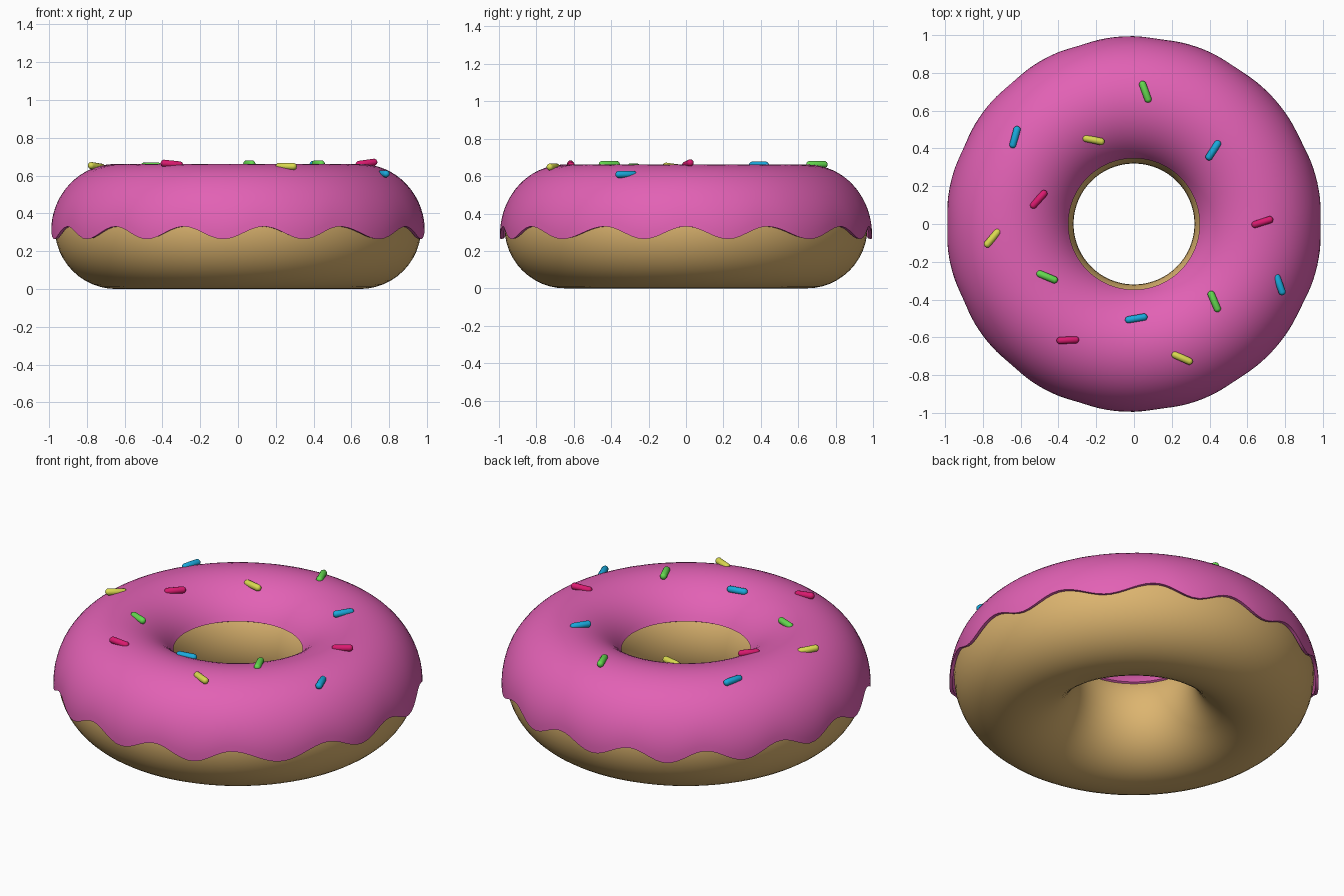
import bpy, bmesh, math
from mathutils import Vector, Matrix

if "Cube" in bpy.data.objects:
    bpy.data.objects.remove(bpy.data.objects["Cube"])

R, r, ZC = 0.645, 0.325, 0.325      # ring radius, tube radius, centre height


def material(name, rgb):
    m = bpy.data.materials.new(name)
    m.diffuse_color = (*rgb, 1)
    m.use_nodes = True
    m.node_tree.nodes["Principled BSDF"].inputs["Base Color"].default_value = m.diffuse_color
    return m


def finish(bm, name, mat):
    bmesh.ops.recalc_face_normals(bm, faces=bm.faces)
    me = bpy.data.meshes.new(name)
    bm.to_mesh(me)
    bm.free()
    ob = bpy.data.objects.new(name, me)
    bpy.context.collection.objects.link(ob)
    me.materials.append(mat)
    bpy.context.view_layer.objects.active = ob
    ob.select_set(True)
    bpy.ops.object.shade_smooth_by_angle(angle=math.radians(45))
    ob.select_set(False)
    return ob


def ring_mesh(name, mat, section, steps):
    """Closed loop of (radius, z) sections, each depending on the angle."""
    bm = bmesh.new()
    rings = []
    for i in range(steps):
        a = math.tau * i / steps
        rings.append([bm.verts.new((p * math.cos(a), p * math.sin(a), z))
                      for p, z in section(a)])
    n = len(rings[0])
    for i in range(steps):
        A, B = rings[i], rings[(i + 1) % steps]
        for j in range(n):
            k = (j + 1) % n
            bm.faces.new((A[j], B[j], B[k], A[k]))
    return finish(bm, name, mat)


# Dough ring
def dough_section(a):
    return [(R + r * math.cos(math.tau * j / 48), ZC + r * math.sin(math.tau * j / 48))
            for j in range(48)]


ring_mesh("dough", material("dough", (0.72, 0.46, 0.16)), dough_section, 96)

# Icing shell with a scalloped outer edge
NOTCHES = [0, 26, 57, 82, 107, 131, 156, 180]   # where the edge rises, mirrored in y


def wave(a):
    d = abs((math.degrees(a) + 180) % 360 - 180)
    for lo, hi in zip(NOTCHES, NOTCHES[1:]):
        if d <= hi:
            return math.cos(math.tau * (d - lo) / (hi - lo))
    return 1


def icing_section(a):
    w = wave(a)
    start = math.radians(-4.5 + 5.5 * w)
    end = math.radians(152)
    outer, inner = [], []
    for j in range(29):
        s = j / 28
        f = start + (end - start) * s
        edge = max(0, 1 - s / 0.3) ** 2
        t = 0.337 + (0.012 - 0.006 * w) * edge
        outer.append((R + t * math.cos(f), ZC + t * math.sin(f)))
        t -= 0.018
        inner.append((R + t * math.cos(f), ZC + t * math.sin(f)))
    return outer + inner[::-1]


ring_mesh("icing", material("icing", (0.76, 0.12, 0.46)), icing_section, 168)

# Sprinkles: x, y, heading, tilt, colour
COLOURS = {
    "g": material("green_sprinkle", (0.13, 0.70, 0.08)),
    "b": material("blue_sprinkle", (0.01, 0.40, 0.72)),
    "y": material("yellow_sprinkle", (0.70, 0.70, 0.08)),
    "r": material("red_sprinkle", (0.70, 0.01, 0.16)),
}
SPRINKLES = [
    (0.06, 0.70, -70, 0, "g"), (-0.63, 0.46, 75, 0, "b"), (-0.215, 0.445, -12, 0, "y"),
    (0.42, 0.39, 57, 0, "b"), (-0.505, 0.13, 48, 0, "r"), (0.68, 0.01, 18, 8, "r"),
    (-0.75, -0.075, 50, -6, "y"), (-0.46, -0.28, -22, 0, "g"), (0.77, -0.32, -70, 0, "b"),
    (0.425, -0.41, -67, 0, "g"), (0.012, -0.50, 10, 0, "b"), (-0.35, -0.615, 3, -6, "r"),
    (0.255, -0.71, -24, 0, "y"),
]


def sprinkle(i, x, y, heading, tilt, colour, length=0.12, rad=0.019):
    bm = bmesh.new()
    # capsule: a sphere whose halves are pulled apart
    bmesh.ops.create_uvsphere(bm, u_segments=12, v_segments=9, radius=rad)
    for v in bm.verts:
        v.co.z += math.copysign(length / 2 - rad, v.co.z)
    d = math.hypot(x, y) - R
    z = ZC + math.sqrt(0.337 ** 2 - d * d) + 0.005
    bm.transform(Matrix.Translation((x, y, z))
                 @ Matrix.Rotation(math.radians(heading), 4, 'Z')
                 @ Matrix.Rotation(math.radians(90 - tilt), 4, 'Y'))
    finish(bm, f"sprinkle_{i:02d}", COLOURS[colour])


for i, s in enumerate(SPRINKLES, 1):
    sprinkle(i, *s)
